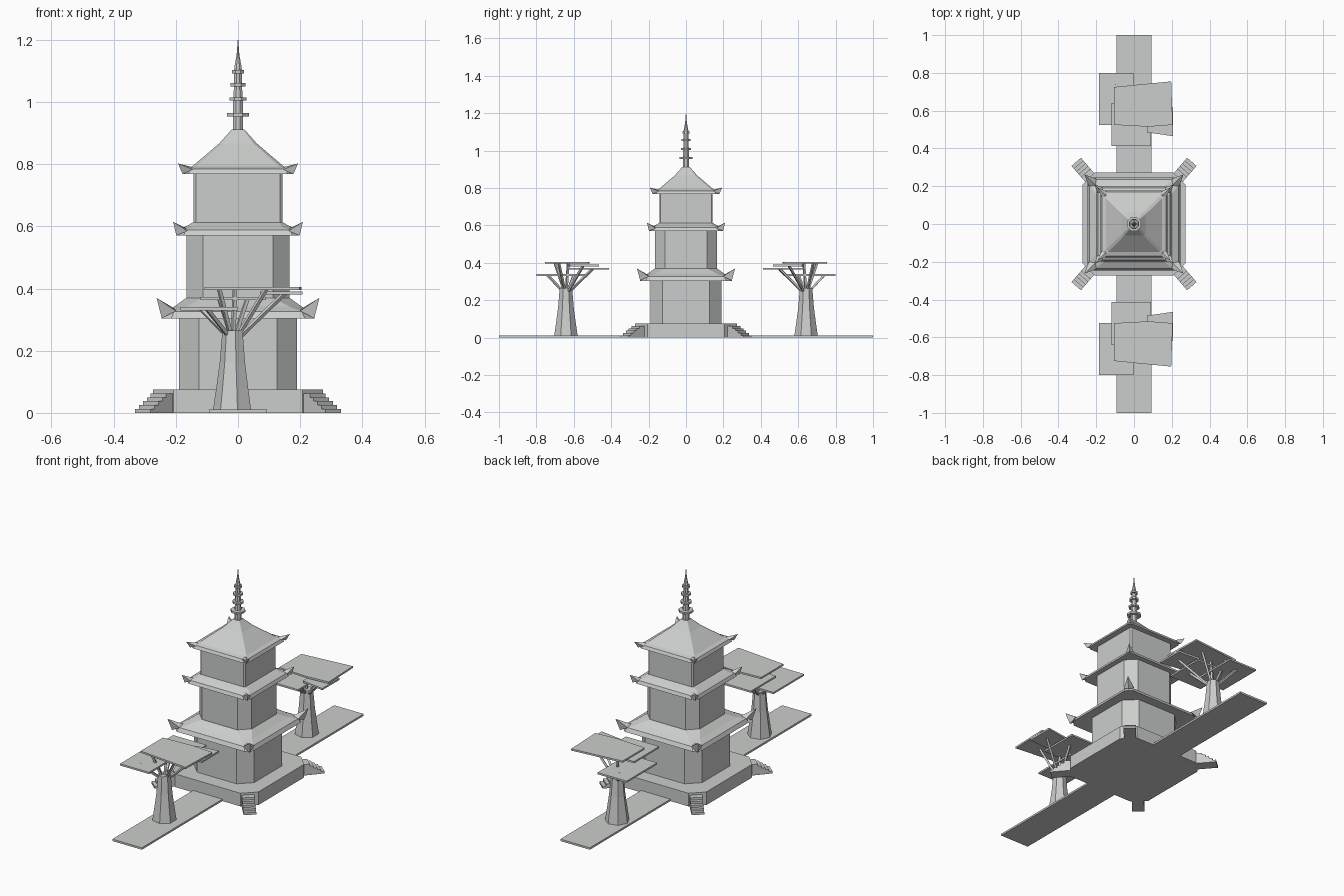
import bpy, math
from mathutils import Vector

if "Cube" in bpy.data.objects:
    bpy.data.objects.remove(bpy.data.objects["Cube"])

stone = bpy.data.materials.new("pale grey stone")
stone.diffuse_color = (0.6, 0.615, 0.605, 1)
stone.use_nodes = True
stone.node_tree.nodes["Principled BSDF"].inputs["Base Color"].default_value = stone.diffuse_color


def make(name, verts, faces):
    me = bpy.data.meshes.new(name)
    me.from_pydata([tuple(v) for v in verts], [], faces)
    me.materials.append(stone)
    ob = bpy.data.objects.new(name, me)
    bpy.context.collection.objects.link(ob)
    # consistent outward normals
    import bmesh
    bm = bmesh.new()
    bm.from_mesh(me)
    bmesh.ops.recalc_face_normals(bm, faces=bm.faces)
    bm.to_mesh(me)
    bm.free()
    return ob


def loft(name, rings):
    """Skin equal-sized rings of points and cap both ends."""
    n = len(rings[0])
    verts = [p for r in rings for p in r]
    faces = [list(range(n)), list(range(len(verts) - n, len(verts)))]
    for k in range(len(rings) - 1):
        for i in range(n):
            j = (i + 1) % n
            faces.append([k*n + i, k*n + j, (k+1)*n + j, (k+1)*n + i])
    return make(name, verts, faces)


def cut_square(h, f, z):
    """Square of half-width h with corners cut back to f."""
    return [(h, -f, z), (h, f, z), (f, h, z), (-f, h, z),
            (-h, f, z), (-h, -f, z), (-f, -h, z), (f, -h, z)]


def circle(r, z, n=8, cx=0, cy=0):
    return [(cx + r*math.cos(math.tau*(i + .5)/n),
             cy + r*math.sin(math.tau*(i + .5)/n), z) for i in range(n)]


def prism(name, pts, z0, z1):
    return loft(name, [[(x, y, z0) for x, y in pts], [(x, y, z1) for x, y in pts]])


def rod(name, a, b, r):
    a, b = Vector(a), Vector(b)
    u = (b - a).cross(Vector((0.3, 1, 0.2))).normalized() * r
    v = (b - a).cross(u).normalized() * r
    return loft(name, [[p + u, p + v, p - u, p - v] for p in (a, b)])


# Path and podium
prism("path", [(-.093, -1), (.093, -1), (.093, 1), (-.093, 1)], 0, .011)
loft("podium", [cut_square(.273, .207, 0), cut_square(.273, .207, .075)])

# Corner stairs
STEPS = 5
for sx in (1, -1):
    for sy in (1, -1):
        start, end = Vector((.225, .235)), Vector((.306, .329))
        d = (end - start).normalized()
        side = Vector((-d.y, d.x)) * .033
        for i in range(STEPS):
            e = start.lerp(end, 1 - i * .155)
            # each tread sits on the one below
            quad = [start - side, e - side, e + side, start + side]
            prism("corner_step", [(sx*p.x, sy*p.y) for p in quad],
                  i * .0125, (i + 1) * .0125)

# Tower storeys: half-width, cut corner, bottom, top
for h, f, z0, z1 in ((.19, .125, .07, .32), (.165, .112, .33, .59), (.143, .135, .59, .785)):
    loft("storey_wall", [cut_square(h, f, z0), cut_square(h, f, z1)])


def horns(c, z0, tip, ztip, inner, zin, w):
    """Upturned pointed corners of an eave."""
    for sx in (1, -1):
        for sy in (1, -1):
            v = [(c, c, z0), (c - .005, c - w, zin - .004), (inner, inner, zin + .004),
                 (c - w, c - .005, zin - .004), (tip, tip, ztip)]
            v = [(sx*x, sy*y, z) for x, y, z in v]
            make("eave_horn", v, [[0, 1, 4], [1, 2, 4], [2, 3, 4], [3, 0, 4], [0, 3, 2, 1]])


# Roofs
loft("lower_roof", [cut_square(.188, .125, .306), cut_square(.247, .215, .304),
                    cut_square(.236, .205, .326), cut_square(.205, .165, .342),
                    cut_square(.166, .113, .37)])
horns(.245, .304, .262, .37, .205, .332, .045)
loft("middle_roof", [cut_square(.163, .112, .572), cut_square(.198, .175, .57),
                     cut_square(.19, .168, .588), cut_square(.17, .14, .599),
                     cut_square(.143, .135, .613)])
horns(.198, .57, .209, .615, .165, .589, .035)
loft("upper_roof", [cut_square(.143, .135, .77), cut_square(.178, .16, .768),
                    cut_square(.17, .153, .785), cut_square(.148, .135, .792),
                    cut_square(.06, .05, .867), cut_square(.02, .016, .912)])
horns(.178, .768, .193, .802, .148, .787, .033)

# Spire: tapered shaft with rings
loft("spire_shaft", [circle(r, z) for r, z in (
    (.018, .905), (.017, 1.0), (.014, 1.05), (.013, 1.11), (.005, 1.15), (.0008, 1.2))])
for r, z in ((.039, .96), (.03, 1.01), (.026, 1.056), (.021, 1.098)):
    loft("spire_ring", [circle(r, z - .006), circle(r, z + .005)])

# Trees, one at each end of the path
for s in (1, -1):
    cx, cy = -.016, .642
    loft("tree_trunk", [circle(r, z, 7, cx, s*cy) for r, z in (
        (.065, .005), (.054, .08), (.043, .16), (.034, .265))])
    # flat foliage plates: outline and height
    for pts, z in (
            ([(-.107, .525), (.075, .515), (.205, .525), (.197, .755), (-.107, .725)], .4),
            ([(.07, .485), (.206, .465), (.207, .62), (.07, .63)], .386),
            ([(-.12, .413), (.09, .413), (.09, .64), (-.12, .64)], .368),
            ([(-.185, .525), (-.002, .525), (-.002, .8), (-.185, .8)], .335)):
        prism("foliage_plate", [(x, s*y) for x, y in pts], z - .005, z + .005)
    # branches fan out from the trunk top
    for x, y, z in ((.15, .55, .385), (.09, .68, .397), (-.01, .63, .397), (-.06, .7, .397),
                    (.03, .5, .367), (-.06, .5, .367), (-.12, .6, .335), (-.1, .74, .335)):
        rod("branch", (cx + .1*(x - cx), s*(cy + .1*(y - cy)), .24), (x, s*y, z), .008)
